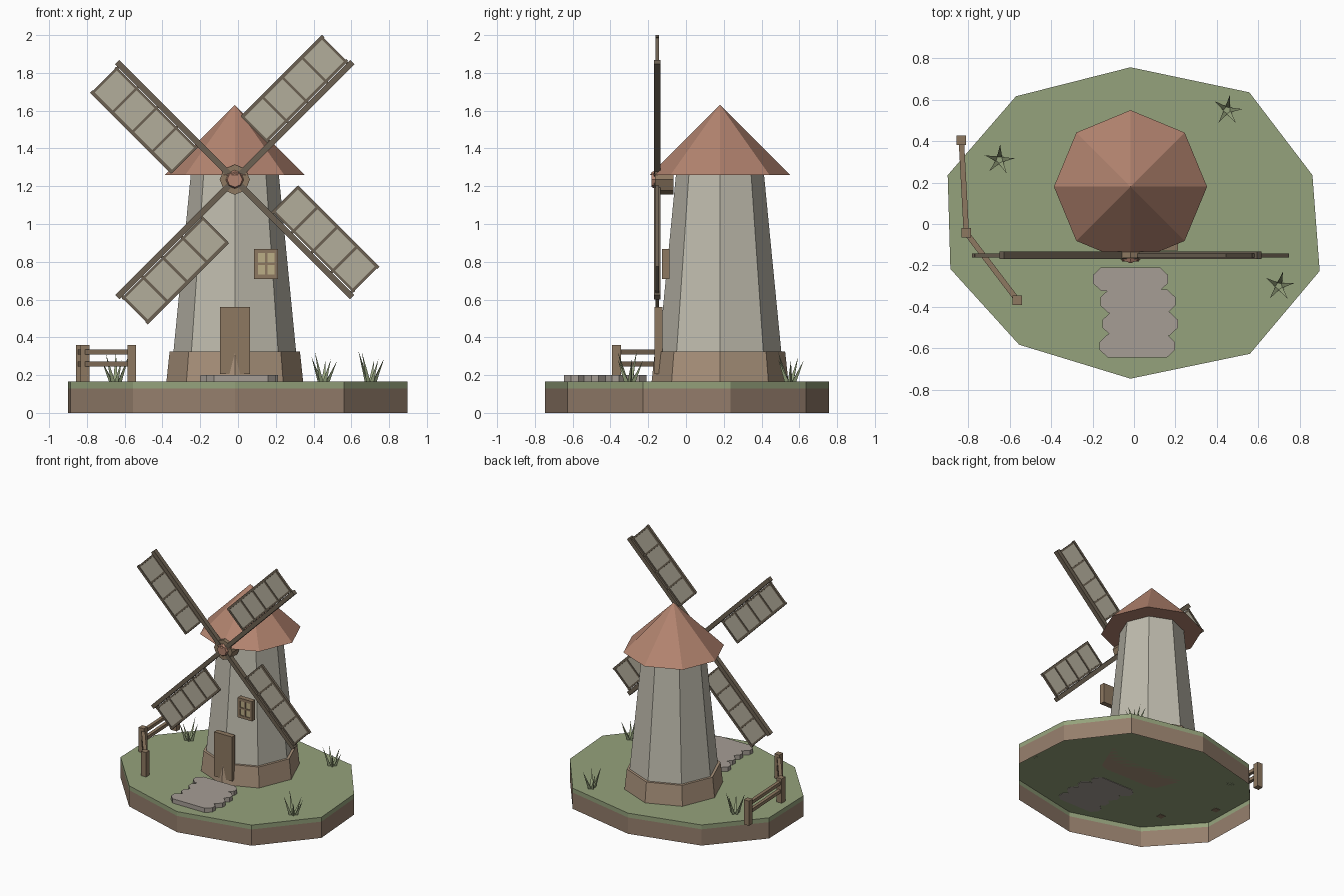
import bpy, bmesh, math, random
from mathutils import Matrix, Vector

if "Cube" in bpy.data.objects:
    bpy.data.objects.remove(bpy.data.objects["Cube"])

random.seed(4)


def mat(name, r, g, b):
    m = bpy.data.materials.new(name)
    m.diffuse_color = (r, g, b, 1)
    m.use_nodes = True
    m.node_tree.nodes["Principled BSDF"].inputs["Base Color"].default_value = m.diffuse_color
    return m


GRASS = mat("grass", 0.30, 0.36, 0.20)
EARTH = mat("earth", 0.30, 0.21, 0.15)
WALL = mat("plaster", 0.52, 0.50, 0.42)
FOOT = mat("footing", 0.40, 0.29, 0.20)
ROOF = mat("roof", 0.45, 0.23, 0.16)
WOOD = mat("wood", 0.27, 0.19, 0.12)
DARK = mat("dark_wood", 0.15, 0.12, 0.085)
CLOTH = mat("cloth", 0.45, 0.42, 0.33)
PANE = mat("pane", 0.50, 0.42, 0.24)
STONE = mat("stone", 0.38, 0.34, 0.30)


def finish(name, bm, material):
    bmesh.ops.recalc_face_normals(bm, faces=bm.faces)
    me = bpy.data.meshes.new(name)
    bm.to_mesh(me)
    bm.free()
    me.materials.append(material)
    ob = bpy.data.objects.new(name, me)
    bpy.context.collection.objects.link(ob)
    return ob


def boxes(name, spans, material, matrix=Matrix()):
    """Boxes given as (x0, x1, y0, y1, z0, z1), joined in one object."""
    bm = bmesh.new()
    for x0, x1, y0, y1, z0, z1 in spans:
        m = (Matrix.Translation(((x0 + x1) / 2, (y0 + y1) / 2, (z0 + z1) / 2))
             @ Matrix.Diagonal((x1 - x0, y1 - y0, z1 - z0, 1)))
        bmesh.ops.create_cube(bm, size=1, matrix=matrix @ m)
    return finish(name, bm, material)


def prism(name, outline, z0, z1, material, bottom=True, top=True):
    bm = bmesh.new()
    lo = [bm.verts.new((x, y, z0)) for x, y in outline]
    hi = [bm.verts.new((x, y, z1)) for x, y in outline]
    for i in range(len(lo)):
        j = (i + 1) % len(lo)
        bm.faces.new((lo[i], lo[j], hi[j], hi[i]))
    if top:
        bm.faces.new(hi)
    if bottom:
        bm.faces.new(lo[::-1])
    return finish(name, bm, material)


def octagon(name, r0, r1, z0, z1, material, matrix):
    bm = bmesh.new()
    m = matrix @ Matrix.Translation((0, 0, (z0 + z1) / 2))
    bmesh.ops.create_cone(bm, cap_ends=True, segments=8, radius1=r0, radius2=r1,
                          depth=z1 - z0, matrix=m)
    return finish(name, bm, material)


# Island: open-bottomed earth wall with a grass cap
rim = [(-0.017, 0.757), (-0.57, 0.617), (-0.90, 0.236), (-0.887, -0.217), (-0.555, -0.583),
       (-0.017, -0.747), (0.56, -0.627), (0.897, -0.227), (0.862, 0.236), (0.557, 0.636)]
G = 0.165
prism("island_earth", rim, 0, 0.13, EARTH, bottom=False, top=False)
prism("island_grass", rim, 0.13, G, GRASS, bottom=False)

# Tower, footing and roof
CX, CY = -0.017, 0.18
at_tower = Matrix.Translation((CX, CY, 0))
octagon("footing", 0.362, 0.345, G, 0.325, FOOT, at_tower)
octagon("tower", 0.325, 0.233, 0.32, 1.262, WALL, at_tower)
octagon("roof", 0.37, 0, 1.26, 1.63, ROOF, at_tower)

# Door and window
boxes("door", [(-0.095, 0.063, -0.166, -0.125, 0.205, 0.56)], WOOD)
wx0, wx1, wz0, wz1 = 0.085, 0.213, 0.71, 0.868
wxm, wzm = (wx0 + wx1) / 2, (wz0 + wz1) / 2
f = -0.127
boxes("window_frame", [
    (wx0, wx0 + 0.02, f, -0.087, wz0, wz1), (wx1 - 0.02, wx1, f, -0.087, wz0, wz1),
    (wx0, wx1, f, -0.087, wz0, wz0 + 0.022), (wx0, wx1, f, -0.087, wz1 - 0.022, wz1),
    (wxm - 0.006, wxm + 0.006, f, -0.1, wz0, wz1), (wx0, wx1, f, -0.1, wzm - 0.006, wzm + 0.006),
    (wx0, wx1, -0.1, -0.087, wz0, wz1)], WOOD)
boxes("window_pane", [(wx0 + 0.01, wx1 - 0.01, f + 0.006, -0.099, wz0 + 0.01, wz1 - 0.01)], PANE)

# Hub facing forward
HZ, SY = 1.235, -0.152
to_front = Matrix.Translation((CX, 0, HZ)) @ Matrix.Rotation(math.pi / 2, 4, 'X')
octagon("hub", 0.08, 0.08, 0.065, 0.165, WOOD, to_front)
octagon("hub_cap", 0.05, 0.04, 0.16, 0.182, ROOF, to_front)

# Four sails: spar, lattice to one side, cloth
for k in range(4):
    m = Matrix.Translation((CX, SY, HZ)) @ Matrix.Rotation(-math.radians(45 + 90 * k), 4, 'Y')
    boxes(f"sail_spar_{k + 1}", [(0.0, 0.88, -0.018, 0.018, -0.016, 0.016)], DARK, m)
    bars = [(0.26, 0.868, -0.01, 0.01, 0.198, 0.216), (0.26, 0.868, -0.008, 0.008, 0.022, 0.034)]
    for i in range(5):
        u = 0.265 + i * 0.148
        bars.append((u - 0.007, u + 0.007, -0.009, 0.009, 0.01, 0.21))
    boxes(f"sail_lattice_{k + 1}", bars, DARK, m)
    boxes(f"sail_cloth_{k + 1}", [(0.262, 0.86, -0.004, 0.004, 0.02, 0.207)], CLOTH, m)

# Fence: three posts joined by pairs of rails
posts = [(-0.834, 0.405), (-0.81, -0.043), (-0.563, -0.368)]
h = 0.023
for i, (x, y) in enumerate(posts):
    boxes(f"fence_post_{i + 1}", [(x - h, x + h, y - h, y + h, 0.162, 0.36)], WOOD)
for i in range(2):
    a, b = Vector(posts[i]), Vector(posts[i + 1])
    d = b - a
    m = Matrix.Translation((a.x, a.y, 0)) @ Matrix.Rotation(math.atan2(d.y, d.x), 4, 'Z')
    boxes(f"fence_rails_{i + 1}", [(0, d.length, -0.013, 0.013, z - 0.013, z + 0.013)
                                   for z in (0.258, 0.323)], WOOD, m)

# Stepping stones with cut corners
for i, (sx, sy) in enumerate([(-0.017, -0.266), (0.019, -0.374), (0.03, -0.482), (0.016, -0.589)]):
    w, l, cx, cy = 0.182, 0.057, 0.04, 0.038
    quarter = [(w, l - cy), (w - cx, l)]
    pts = quarter + [(-x, y) for x, y in quarter[::-1]]
    pts += [(-x, -y) for x, y in pts]
    prism(f"path_stone_{i + 1}", [(sx + x, sy + y) for x, y in pts], G - 0.003, 0.2, STONE)

# Grass tufts: thin leaning three-sided blades
for i, (tx, ty) in enumerate([(0.45, 0.55), (0.70, -0.30), (-0.65, 0.31)]):
    bm = bmesh.new()
    for j in range(5):
        a = math.radians(72 * j + 10) + random.uniform(-0.2, 0.2)
        c = Vector((tx + 0.02 * math.cos(a), ty + 0.02 * math.sin(a), G - 0.002))
        tip = bm.verts.new((tx + 0.075 * math.cos(a), ty + 0.075 * math.sin(a),
                            random.uniform(0.27, 0.335)))
        base = [bm.verts.new(c + Vector((0.014 * math.cos(a + t), 0.014 * math.sin(a + t), 0)))
                for t in (0, 2.094, 4.189)]
        for n in range(3):
            bm.faces.new((base[n], base[(n + 1) % 3], tip))
        bm.faces.new(base[::-1])
    finish(f"grass_tuft_{i + 1}", bm, GRASS)
